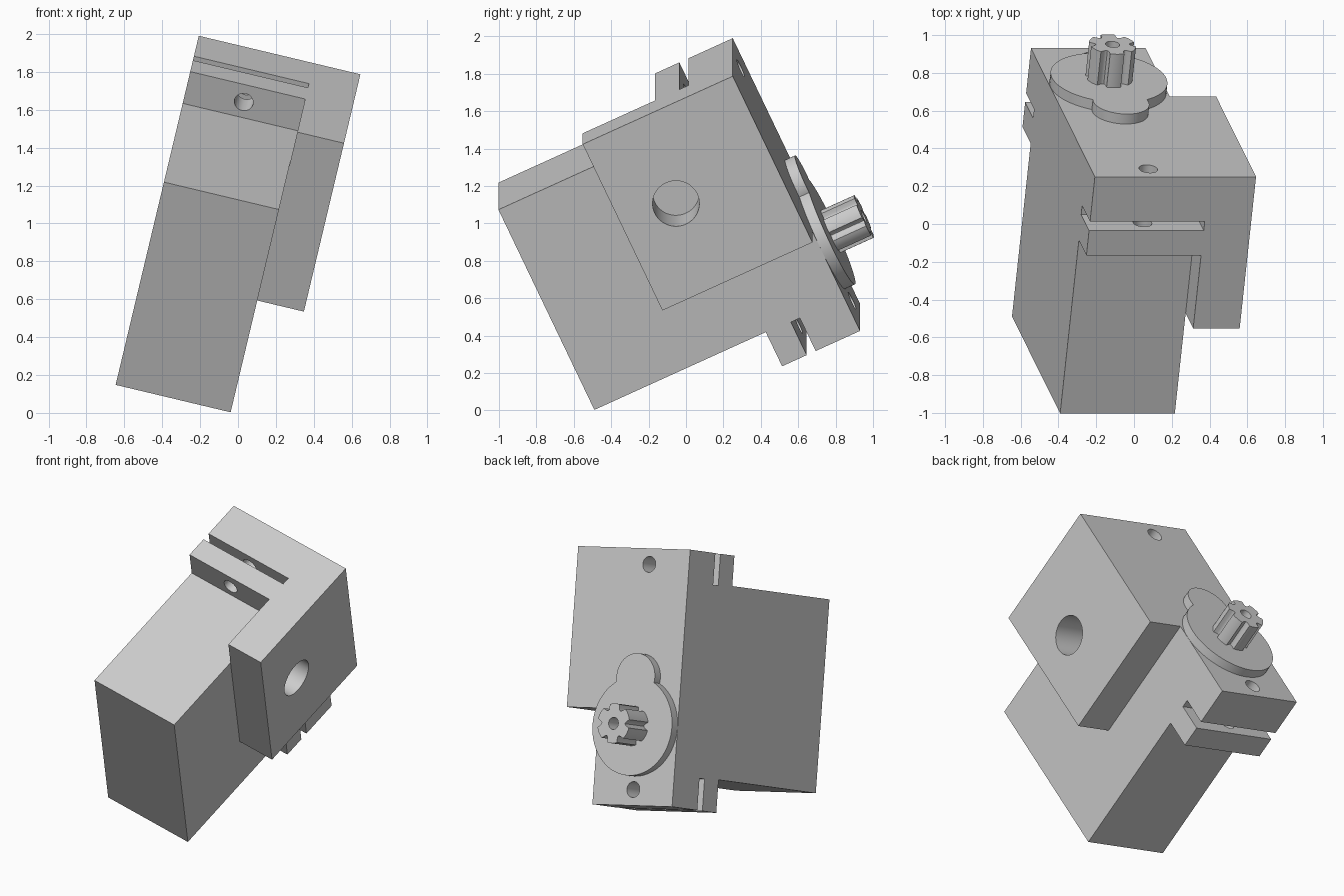
import bpy, bmesh
from math import radians, cos, sin, pi
from mathutils import Matrix

old = bpy.data.objects.get("Cube")
if old:
    bpy.data.objects.remove(old, do_unlink=True)

# One plain grey for everything
grey = bpy.data.materials.new("plain grey")
grey.use_nodes = True
colour = (0.6, 0.6, 0.6, 1)
grey.diffuse_color = colour
grey.node_tree.nodes["Principled BSDF"].inputs["Base Color"].default_value = colour

# The whole assembly is modelled upright, then tilted
TILT = (Matrix.Translation((0, 0, -0.006))
        @ Matrix.Rotation(radians(13.4), 4, 'Y') @ Matrix.Rotation(radians(25), 4, 'X'))


def prism(name, outline, axis, lo, hi):
    """Extrude an outline along x (outline in y, z) or along y (outline in x, z)."""
    bm = bmesh.new()
    place = (lambda a, b: (lo, a, b)) if axis == 'x' else (lambda a, b: (a, lo, b))
    face = bm.faces.new([bm.verts.new(place(a, b)) for a, b in outline])
    new = bmesh.ops.extrude_face_region(bm, geom=[face])["geom"]
    step = (hi - lo, 0, 0) if axis == 'x' else (0, hi - lo, 0)
    bmesh.ops.translate(bm, vec=step, verts=[v for v in new if isinstance(v, bmesh.types.BMVert)])
    bmesh.ops.recalc_face_normals(bm, faces=bm.faces)
    mesh = bpy.data.meshes.new(name)
    bm.to_mesh(mesh)
    bm.free()
    mesh.materials.append(grey)
    obj = bpy.data.objects.new(name, mesh)
    bpy.context.collection.objects.link(obj)
    return obj


def circle(a, b, r, n=64):
    return [(a + r * cos(2 * pi * i / n), b + r * sin(2 * pi * i / n)) for i in range(n)]


def combine(obj, other, operation):
    """Apply a boolean and remove the helper."""
    other.hide_render = True
    mod = obj.modifiers.new("bool", 'BOOLEAN')
    mod.operation, mod.solver, mod.object = operation, 'EXACT', other
    bpy.context.view_layer.update()
    with bpy.context.temp_override(object=obj, active_object=obj, selected_objects=[obj]):
        bpy.ops.object.modifier_apply(modifier=mod.name)
    bpy.data.objects.remove(other, do_unlink=True)


LEFT, MID, RIGHT, OUTER = -0.664, -0.352, -0.04, 0.213
FRONT, FLANGE, BACK, TOP = -0.444, 0.567, 1.027, 1.611

# Motor body with slotted mounting flanges above and below
lower = [(FRONT, 0.207), (FLANGE, 0.207), (FLANGE, 0), (0.712, 0),
         (0.712, 0.2), (0.765, 0.2), (0.765, 0), (BACK, 0)]
upper = [(y, TOP + 0.017 - z if z == 0.207 else TOP - z) for y, z in reversed(lower)]
body = prism("motor_body", lower + upper, 'x', LEFT, RIGHT)
for z in (0.1, TOP - 0.1):
    combine(body, prism("screw_cutter", circle(MID, z, 0.05), 'y', 0.5, 1.1), 'DIFFERENCE')

# Side block with a round mounting hole
block = prism("side_block", [(0.142, 0.603), (BACK, 0.603), (BACK, TOP), (0.142, TOP)],
              'x', RIGHT, OUTER)
combine(block, prism("pivot_cutter", circle(0.456, 1.105, 0.125), 'x', -0.1, 0.3), 'DIFFERENCE')

# Raised gearbox cap: large disc merged with a small one
SHAFT, CAP, END = 0.494, 1.085, 1.28
cap = prism("gearbox_cap", circle(MID, SHAFT, 0.311), 'y', BACK, CAP)
combine(cap, prism("small_cap", circle(MID, 0.8, 0.15), 'y', BACK, CAP), 'UNION')

# Six-tooth output shaft with rounded valleys and a screw hole
teeth = []
for k in range(6):
    centre = pi / 2 + k * pi / 3
    for i in range(-3, 4):
        a = centre + radians(6 * i)
        teeth.append((MID + 0.125 * cos(a), SHAFT + 0.125 * sin(a)))
    for i in range(1, 6):
        a = centre + radians(18 + 4 * i)
        r = 0.125 - 0.034 * sin(pi * i / 6) ** 0.6
        teeth.append((MID + r * cos(a), SHAFT + r * sin(a)))
shaft = prism("output_shaft", teeth, 'y', CAP, END)
combine(shaft, prism("shaft_cutter", circle(MID, SHAFT, 0.038, 32), 'y', CAP - 0.1, END + 0.1),
        'DIFFERENCE')

# Tilt and shade all parts
for obj in (body, block, cap, shaft):
    obj.matrix_world = TILT
    bpy.ops.object.select_all(action='DESELECT')
    obj.select_set(True)
    bpy.context.view_layer.objects.active = obj
    bpy.ops.object.shade_smooth_by_angle(angle=radians(30))
